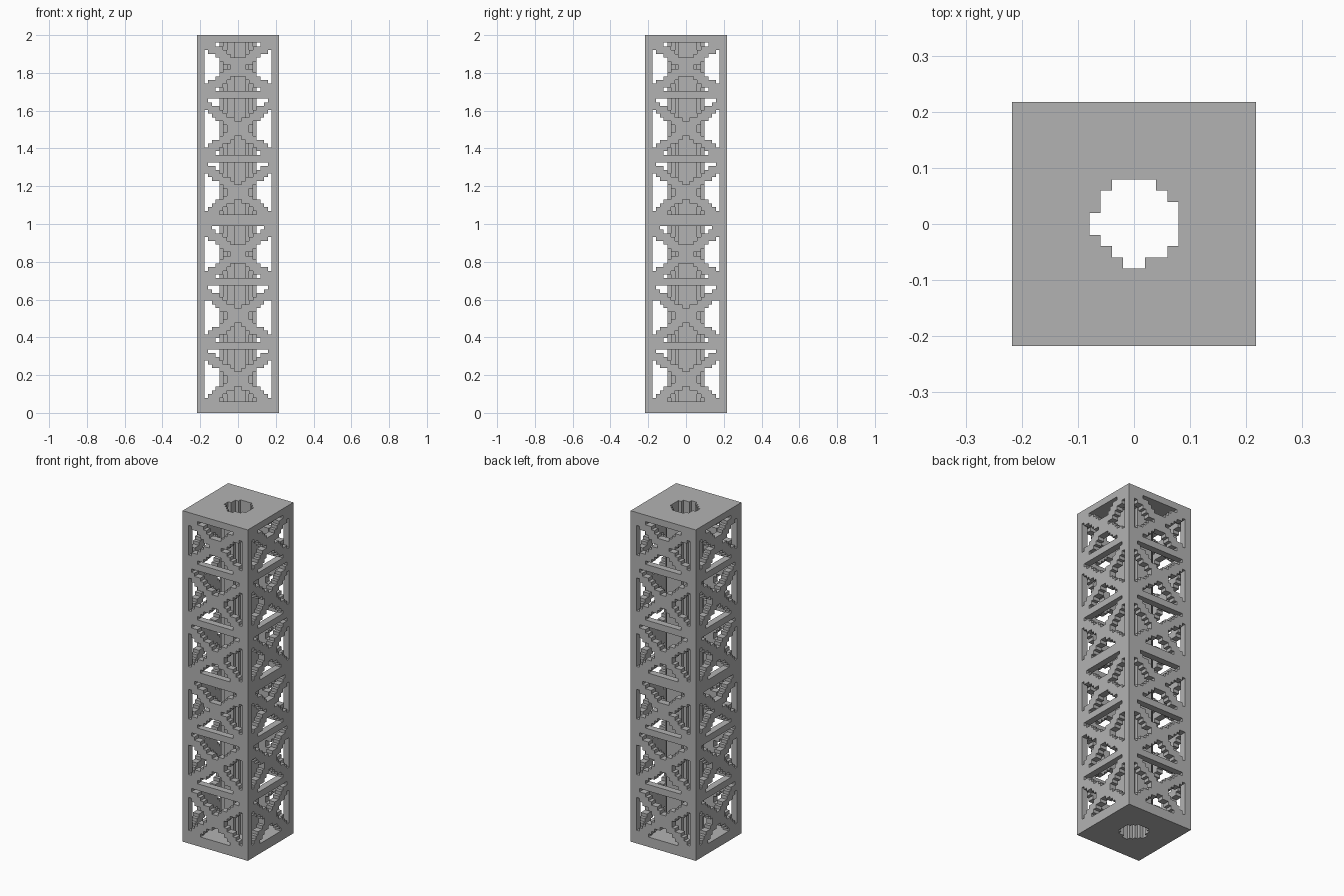
import bpy
import bmesh
from mathutils import Vector

cube = bpy.data.objects.get("Cube")
if cube:
    bpy.data.objects.remove(cube, do_unlink=True)

# Block grid: the tower is made of small cubes
WIDE, TALL = 22, 101
P = 2 / TALL
HALF = WIDE * P / 2
WALL = 2                      # wall thickness in blocks
BAYS, BAY_STEP, FIRST_CROSS = 6, 0.3305, 0.18
SLOPE, BRACE_HALF = 0.75, 0.033
BORE, TUBE_OUTER, TUBE_SHIFT = 0.077, 0.098, 0.005
BASE_ROWS = range(0, 3)
TOP_ROWS = range(99, 101)
RING_ROWS = {17, 18, 34, 35, 50, 51, 52, 67, 68, 84, 85}

grey = bpy.data.materials.new("mid_grey")
grey.use_nodes = True
colour = (0.45, 0.45, 0.45, 1)
grey.diffuse_color = colour
grey.node_tree.nodes["Principled BSDF"].inputs["Base Color"].default_value = colour


def in_brace(across, z):
    """True on the crossed diagonals of the bay at this height."""
    bay = min(BAYS - 1, max(0, round((z - FIRST_CROSS) / BAY_STEP)))
    rise = abs(z - FIRST_CROSS - bay * BAY_STEP)
    return abs(rise - SLOPE * abs(across)) < BRACE_HALF


def part_at(i, j, k):
    """Name of the part that fills a block, or None where it is empty."""
    x, y, z = (i + 0.5) * P - HALF, (j + 0.5) * P - HALF, (k + 0.5) * P
    radius = Vector((x - TUBE_SHIFT, y - TUBE_SHIFT)).length
    if radius < BORE:
        return None
    if k in BASE_ROWS:
        return "base_plate"
    if k in TOP_ROWS:
        return "top_plate"
    if radius < TUBE_OUTER:
        return "centre_tube"
    side_x = min(i, WIDE - 1 - i) < WALL
    side_y = min(j, WIDE - 1 - j) < WALL
    if side_x and side_y:
        return "corner_legs"
    if side_x or side_y:
        if k in RING_ROWS:
            return "level_rings"
        if in_brace(y if side_x else x, z):
            return "cross_braces"
    return None


# Sort the blocks into parts
cells = {}
for i in range(WIDE):
    for j in range(WIDE):
        for k in range(TALL):
            part = part_at(i, j, k)
            if part:
                cells[i, j, k] = part


def build_part(name):
    """Mesh the exposed block faces of one part."""
    bm = bmesh.new()
    corners = {}

    def corner(key):
        if key not in corners:
            i, j, k = key
            corners[key] = bm.verts.new((i * P - HALF, j * P - HALF, k * P))
        return corners[key]

    for cell, part in cells.items():
        if part != name:
            continue
        for axis in range(3):
            u, v = (axis + 1) % 3, (axis + 2) % 3
            for side in (0, 1):
                neighbour = list(cell)
                neighbour[axis] += 2 * side - 1
                if tuple(neighbour) in cells:
                    continue
                loop = []
                for du, dv in ((0, 0), (1, 0), (1, 1), (0, 1)):
                    key = list(cell)
                    key[axis] += side
                    key[u] += du
                    key[v] += dv
                    loop.append(corner(tuple(key)))
                bm.faces.new(loop if side else loop[::-1])

    mesh = bpy.data.meshes.new(name)
    bm.to_mesh(mesh)
    bm.free()
    mesh.materials.append(grey)
    bpy.context.collection.objects.link(bpy.data.objects.new(name, mesh))


for part_name in sorted(set(cells.values())):
    build_part(part_name)
